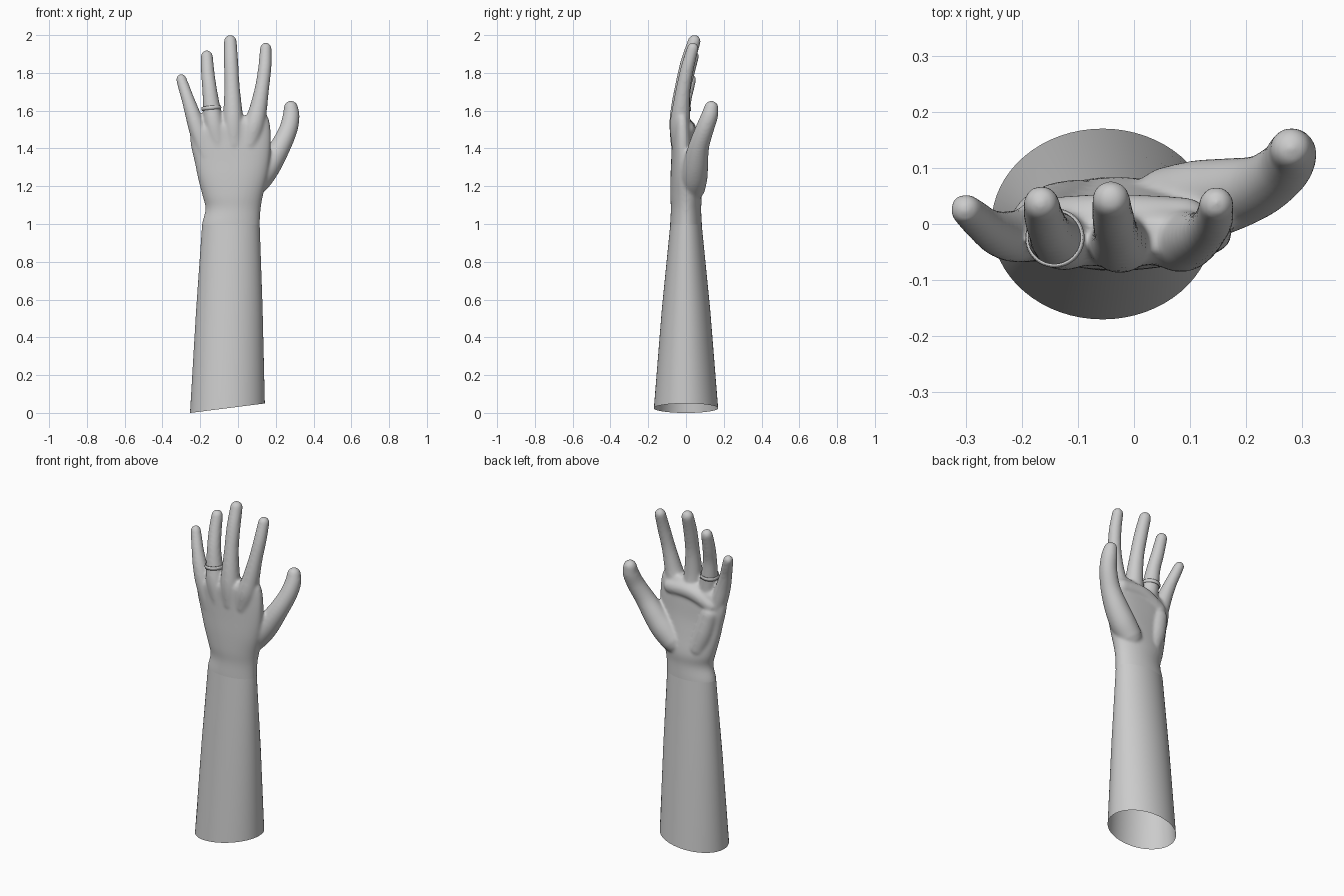
import bpy, bmesh, math
from mathutils import Vector

if "Cube" in bpy.data.objects:
    bpy.data.objects.remove(bpy.data.objects["Cube"])


def make_object(name, bm):
    bmesh.ops.recalc_face_normals(bm, faces=bm.faces)
    me = bpy.data.meshes.new(name)
    bm.to_mesh(me)
    bm.free()
    ob = bpy.data.objects.new(name, me)
    bpy.context.collection.objects.link(ob)
    for p in me.polygons:
        p.use_smooth = True
    return ob


def skin(bm, rings, caps=True):
    rows = [[bm.verts.new(p) for p in ring] for ring in rings]
    n = len(rows[0])
    for a, b in zip(rows, rows[1:]):
        for i in range(n):
            j = (i + 1) % n
            bm.faces.new((a[i], a[j], b[j], b[i]))
    if caps:
        bm.faces.new(rows[0][::-1])
        bm.faces.new(rows[-1])


def spline(pts, steps=6):
    # Catmull-Rom interpolation of equal-length tuples
    pts = [Vector(p) for p in pts]
    pts = [2 * pts[0] - pts[1]] + pts + [2 * pts[-1] - pts[-2]]
    out = []
    for a, b, c, d in zip(pts, pts[1:], pts[2:], pts[3:]):
        for s in range(steps):
            t = s / steps
            out.append(0.5 * (2 * b + (c - a) * t + (2 * a - 5 * b + 4 * c - d) * t * t
                              + (3 * b - a - 3 * c + d) * t ** 3))
    return out + [pts[-2]]


def tube(bm, pts, n=24):
    # round-ended limb through (x, y, z, radius) points
    path = spline(pts)
    c = [p.to_3d() for p in path]
    r = [p[3] for p in path]
    rings = []

    def ring(centre, tangent, rad):
        u = tangent.cross(Vector((0, 1, 0))).normalized()
        v = tangent.cross(u)
        rings.append([centre + rad * (math.cos(k * math.tau / n) * u + math.sin(k * math.tau / n) * v)
                      for k in range(n)])
    t0 = (c[1] - c[0]).normalized()
    t1 = (c[-1] - c[-2]).normalized()
    for a in (85, 60, 30):
        ring(c[0] - t0 * r[0] * math.sin(math.radians(a)), t0, r[0] * math.cos(math.radians(a)))
    for i in range(len(c)):
        ring(c[i], (c[min(i + 1, len(c) - 1)] - c[max(i - 1, 0)]).normalized(), r[i])
    for a in (20, 40, 60, 75, 86):
        ring(c[-1] + t1 * r[-1] * math.sin(math.radians(a)), t1, r[-1] * math.cos(math.radians(a)))
    skin(bm, rings)


def oval(cx, cy, z, rx, ry, slope=0, power=2, n=64):
    pts = []
    for k in range(n):
        a = k * math.tau / n
        co, si = math.cos(a), math.sin(a)
        x = cx + rx * math.copysign(abs(co) ** (2 / power), co)
        y = cy + ry * math.copysign(abs(si) ** (2 / power), si)
        pts.append((x, y, z + slope * x))
    return pts


# forearm: open tapered sleeve with a slanted lower rim
bm = bmesh.new()
skin(bm, [oval(-0.056, 0, 0.032, 0.198, 0.17, 0.127), oval(-0.046, 0, 0.55, 0.176, 0.128, 0.05),
          oval(-0.0375, 0, 1.0, 0.152, 0.083)], caps=False)
make_object("forearm", bm)

# palm: wrist-to-knuckle sections (cx, cy, z, rx, ry, slope, power)
bm = bmesh.new()
sections = [(-0.038, 0, 0.92, 0.155, 0.085, 0, 2), (-0.0375, 0, 1.0, 0.153, 0.084, 0, 2),
            (-0.026, 0, 1.08, 0.146, 0.08, 0, 2), (-0.028, 0.0, 1.15, 0.16, 0.083, 0, 2.1),
            (-0.028, -0.008, 1.25, 0.184, 0.074, 0.03, 2.2), (-0.03, -0.014, 1.35, 0.2, 0.064, 0.08, 2.3),
            (-0.038, -0.017, 1.45, 0.212, 0.058, 0.12, 2.4), (-0.045, -0.02, 1.53, 0.208, 0.052, 0.16, 2.4),
            (-0.05, -0.02, 1.565, 0.19, 0.03, 0.18, 2.2)]
skin(bm, [oval(*s) for s in spline(sections, 4)])

# fingers, thumb and palm pads as (x, y, z, radius)
limbs = [
    # index
    [(0.06, -0.022, 1.42, 0.055), (0.085, -0.03, 1.52, 0.056), (0.107, -0.026, 1.61, 0.047),
     (0.127, -0.014, 1.72, 0.038), (0.142, 0.008, 1.83, 0.035), (0.147, 0.036, 1.93, 0.031)],
    # middle
    [(-0.02, -0.026, 1.42, 0.055), (-0.025, -0.032, 1.53, 0.056), (-0.028, -0.03, 1.62, 0.049),
     (-0.032, -0.016, 1.74, 0.04), (-0.037, 0.01, 1.86, 0.038), (-0.041, 0.044, 1.968, 0.034)],
    # ring finger
    [(-0.1, -0.022, 1.4, 0.052), (-0.125, -0.03, 1.52, 0.053), (-0.139, -0.025, 1.61, 0.047),
     (-0.15, -0.014, 1.71, 0.039), (-0.16, 0.01, 1.8, 0.036), (-0.165, 0.037, 1.888, 0.032)],
    # little finger
    [(-0.165, -0.018, 1.36, 0.048), (-0.21, -0.022, 1.49, 0.047), (-0.239, -0.018, 1.58, 0.041),
     (-0.265, -0.004, 1.66, 0.034), (-0.285, 0.013, 1.72, 0.031), (-0.3, 0.026, 1.766, 0.028)],
    # thumb
    [(0.06, 0.032, 1.19, 0.07), (0.115, 0.042, 1.25, 0.072), (0.168, 0.052, 1.32, 0.066),
     (0.224, 0.068, 1.41, 0.055), (0.266, 0.098, 1.5, 0.049), (0.281, 0.124, 1.57, 0.045),
     (0.28, 0.134, 1.615, 0.038)],
    # heel pad below the little finger
    [(-0.1, 0.025, 1.18, 0.055), (-0.135, 0.018, 1.28, 0.056), (-0.165, 0.006, 1.4, 0.052)],
    # pad under the finger roots
    [(-0.17, 0.0, 1.45, 0.045), (-0.05, 0.006, 1.5, 0.048), (0.09, 0.0, 1.5, 0.048)],
]
for limb in limbs:
    tube(bm, limb)
blend = make_object("hand_blend", bm)

# fuse the pieces into one soft skin
mod = blend.modifiers.new("fuse", 'REMESH')
mod.mode = 'VOXEL'
mod.voxel_size = 0.007
mod = blend.modifiers.new("soften", 'SMOOTH')
mod.factor = 0.5
mod.iterations = 12
dg = bpy.context.evaluated_depsgraph_get()
bm = bmesh.new()
bm.from_object(blend, dg)
bpy.data.objects.remove(blend)
# open the hand where it meets the forearm
bmesh.ops.bisect_plane(bm, geom=bm.verts[:] + bm.edges[:] + bm.faces[:],
                       plane_co=(0, 0, 0.998), plane_no=(0, 0, 1), clear_inner=True)
make_object("hand", bm)

# finger ring: thin band on the ring finger
bm = bmesh.new()
profile = [(0.047, -0.01), (0.051, -0.01), (0.053, 0), (0.051, 0.01), (0.047, 0.01), (0.047, -0.01)]
skin(bm, [oval(0, 0, z, r, r, n=48) for r, z in profile], caps=False)
bmesh.ops.remove_doubles(bm, verts=bm.verts, dist=1e-5)
band = make_object("finger_ring", bm)
band.location = (-0.141, -0.025, 1.613)
band.rotation_euler = (math.radians(-4), math.radians(-5), 0)
